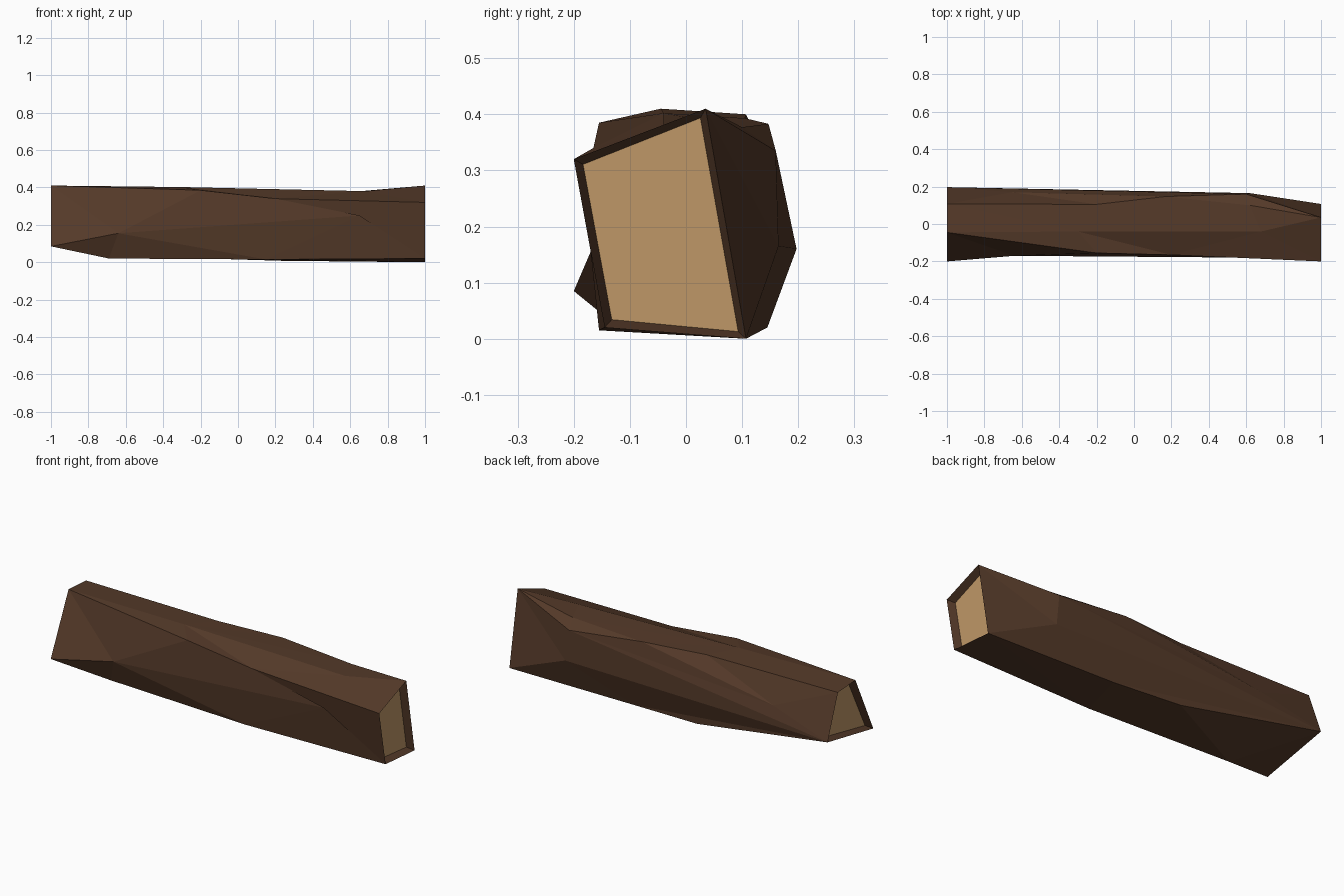
import bpy, bmesh

if "Cube" in bpy.data.objects:
    bpy.data.objects.remove(bpy.data.objects["Cube"])


def material(name, rgb):
    m = bpy.data.materials.new(name)
    m.diffuse_color = (*rgb, 1)
    m.use_nodes = True
    m.node_tree.nodes["Principled BSDF"].inputs["Base Color"].default_value = m.diffuse_color
    return m


bm = bmesh.new()
V = lambda x, y, z: bm.verts.new((x, y, z))

# Corners of the two cut ends (lower front, upper front, upper back, lower back)
left = [V(-1, -.2, .085), V(-1, -.045, .41), V(-1, .107, .40), V(-1, .197, .16)]
right = [V(1, -.145, .02), V(1, -.2, .32), V(1, .035, .41), V(1, .107, 0)]


def ridge(i, j, *mid):
    """Uneven lengthwise ridge from left corner i to right corner j."""
    return [left[i]] + [V(*p) for p in mid] + [right[j]]


# Ridges in order round the log
ridges = [
    ridge(1, 1, (-.2, -.155, .385), (.2, -.165, .34)),
    ridge(1, 2, (-.3, -.04, .402), (.68, -.04, .38)),
    ridge(2, 2, (-.2, .105, .393), (.17, .147, .383), (.62, .10, .377)),
    ridge(2, 2, (-.65, .17, .26), (.6, .16, .335)),
    ridge(3, 3, (.62, .165, .165)),
    ridge(3, 3, (-.17, .145, .02), (.23, .122, .008)),
    ridge(0, 0, (-.69, -.12, .02), (.15, -.155, .015)),
    ridge(0, 0, (-.64, -.17, .155), (.65, -.18, .25)),
]


def bridge(p, q):
    """Fill between two ridges with triangles, stepping along x."""
    i = j = 0
    while i < len(p) - 1 or j < len(q) - 1:
        a, b = p[i], q[j]
        if j == len(q) - 1 or (i < len(p) - 1 and p[i + 1].co.x <= q[j + 1].co.x):
            i += 1
            c = p[i]
        else:
            j += 1
            c = q[j]
        if len({a, b, c}) == 3:
            bm.faces.new((a, b, c))


# Bark facets
for k, r in enumerate(ridges):
    bridge(r, ridges[(k + 1) % len(ridges)])

# Cut ends: sloping bark rim around a recessed pale wood face
ends = [bm.faces.new(left), bm.faces.new(right)]
bmesh.ops.recalc_face_normals(bm, faces=bm.faces[:])
bmesh.ops.inset_individual(bm, faces=ends, thickness=.019, depth=-.04)
for f in ends:
    f.material_index = 1

me = bpy.data.meshes.new("log")
bm.to_mesh(me)
bm.free()
me.materials.append(material("bark brown", (.090, .042, .022)))
me.materials.append(material("cut wood tan", (.52, .31, .135)))
bpy.context.collection.objects.link(bpy.data.objects.new("log", me))
